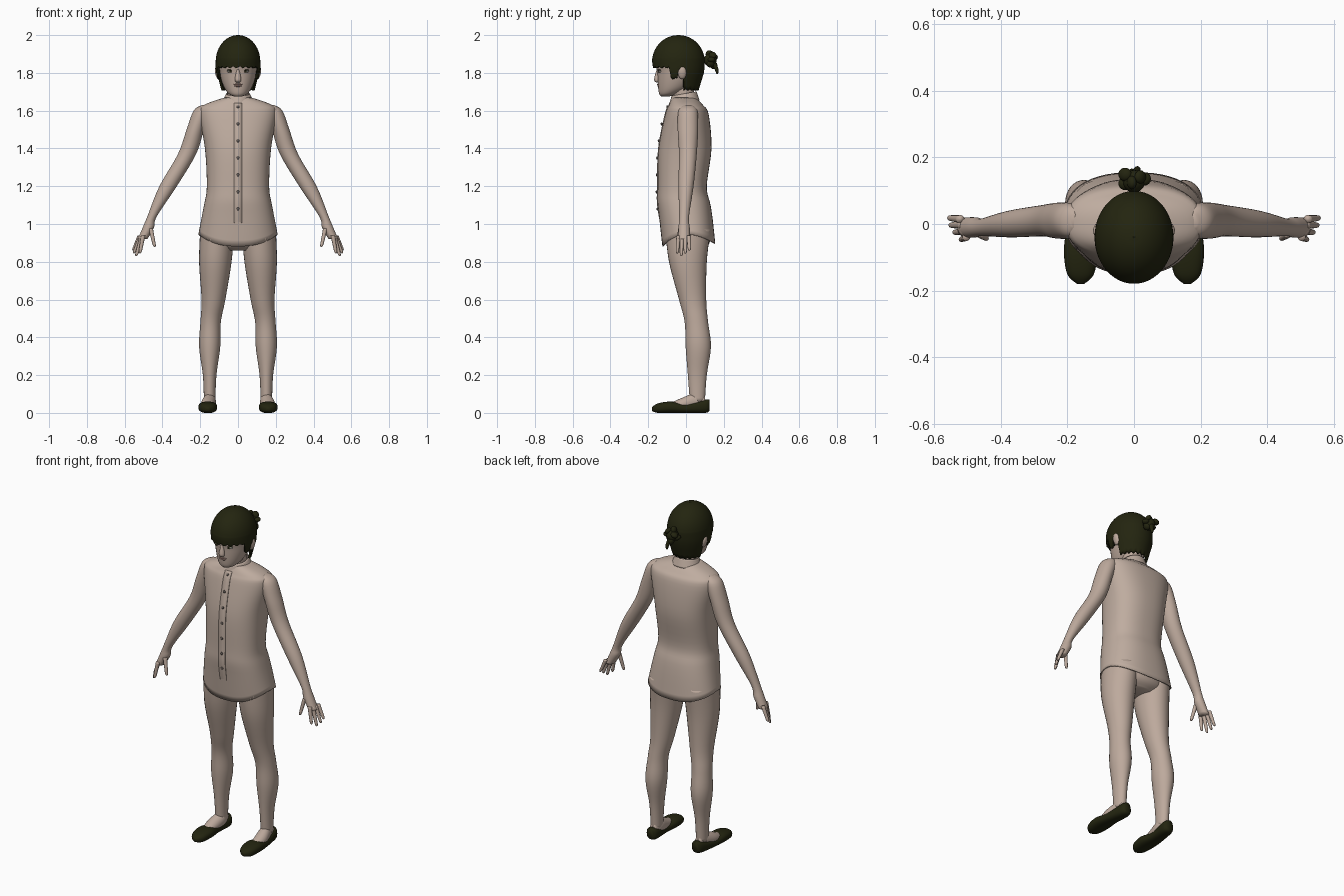
import bpy, bmesh, math
from mathutils import Matrix, Vector

default_cube = bpy.data.objects.get("Cube")
if default_cube:
    bpy.data.objects.remove(default_cube, do_unlink=True)


def make_material(name, red, green, blue):
    material = bpy.data.materials.new(name)
    material.use_nodes = True
    material.diffuse_color = (red, green, blue, 1)
    shader = next(node for node in material.node_tree.nodes if node.type == 'BSDF_PRINCIPLED')
    shader.inputs["Base Color"].default_value = (red, green, blue, 1)
    return material


SKIN = make_material("skin", .51, .4, .335)
SHIRT = make_material("shirt_cloth", .52, .415, .35)
DARK = make_material("dark_hair_and_shoes", .017, .018, .005)
BUTTON = make_material("button_grey", .12, .1, .09)
LIP = make_material("lip_pink", .4, .25, .21)
WHITE = make_material("eye_white", .55, .52, .48)


def finish(name, bm, material, mirror=False, thickness=0):
    """Turn the bmesh into a smooth object with its modifiers."""
    bmesh.ops.recalc_face_normals(bm, faces=bm.faces[:])
    mesh = bpy.data.meshes.new(name)
    bm.to_mesh(mesh)
    bm.free()
    for polygon in mesh.polygons:
        polygon.use_smooth = True
    mesh.materials.append(material)
    part = bpy.data.objects.new(name, mesh)
    bpy.context.collection.objects.link(part)
    if thickness:
        part.modifiers.new("thickness", 'SOLIDIFY').thickness = thickness
    if mirror:
        part.modifiers.new("mirror", 'MIRROR').use_mirror_merge = False


def smooth_rows(rows, steps=5):
    """Catmull-Rom interpolation of the ring measurements."""
    last = len(rows) - 1
    for i in range(last):
        before, start, end, after = (rows[max(0, min(last, i + k))] for k in (-1, 0, 1, 2))
        for j in range(steps):
            t = j / steps
            yield [b + t / 2 * (c - a + t * (2 * a - 5 * b + 4 * c - d + t * (3 * b - a - 3 * c + d)))
                   for a, b, c, d in zip(before, start, end, after)]
    yield rows[last]


def loft(name, rows, material, along_y=False, sides=32, power=2, warp=None,
         capped=True, mirror=False, thickness=0):
    """Skin over rings of position, centre, half width and half depth."""
    bm = bmesh.new()
    rings = []
    # Rings of four values are centred on the model's middle plane
    rows = [row if len(row) > 4 else (row[0], 0, *row[1:]) for row in rows]
    for position, u, v, width, depth in smooth_rows(rows):
        ring = []
        for i in range(sides):
            turn = math.tau * i / sides
            c, s = math.cos(turn), math.sin(turn)
            p = u + width * math.copysign(abs(c) ** (2 / power), c)
            q = v + depth * math.copysign(abs(s) ** (2 / power), s)
            point = Vector((p, position, q) if along_y else (p, q, position))
            ring.append(bm.verts.new(warp(point) if warp else point))
        rings.append(ring)
    for lower, upper in zip(rings, rings[1:]):
        for i in range(sides):
            bm.faces.new((lower[i - 1], lower[i], upper[i], upper[i - 1]))
    if capped:
        bm.faces.new(rings[0])
        bm.faces.new(rings[-1])
    finish(name, bm, material, mirror, thickness)


def ball(name, centre, radii, material, mirror=False, tilt=0):
    bm = bmesh.new()
    matrix = Matrix.Translation(centre) @ Matrix.Rotation(tilt, 4, 'Y') @ Matrix.Diagonal((*radii, 1))
    bmesh.ops.create_uvsphere(bm, u_segments=20, v_segments=12, radius=1, matrix=matrix)
    finish(name, bm, material, mirror)


# Shirt body with a curved hem, low at the front and back
torso = [(.95, .015, .21, .14), (1.1, -.01, .18, .14), (1.2, -.02, .165, .13), (1.4, -.005, .175, .14),
         (1.58, .005, .205, .115), (1.63, 0, .18, .09), (1.67, -.01, .07, .06)]


def curve_hem(point):
    if point.z < 1.05:
        reach = point.y / .14
        edge = .945 - (.08 if reach < 0 else .04) * reach * reach
        point.z = 1.05 - (1.05 - point.z) * (1.05 - edge) * 10
    return point


loft("shirt", torso, SHIRT, sides=56, power=2.4, warp=curve_hem, capped=False, thickness=.006)

# Button placket and buttons follow the chest
chest = [(z, y - depth) for z, y, width, depth in smooth_rows(torso)]


def chest_front(height):
    return min(chest, key=lambda sample: abs(sample[0] - height))[1]


bm = bmesh.new()
strip = [[bm.verts.new((x, y - .003, z)) for x in (-.022, .022)] for z, y in chest if z < 1.64]
for low, high in zip(strip, strip[1:]):
    bm.faces.new((*low, *reversed(high)))
finish("placket", bm, SHIRT, thickness=.004)
for i in range(7):
    height = 1.08 + i * .09
    ball("button", (0, chest_front(height) - .005, height), (.008, .005, .008), BUTTON)


# Folded collar, raised at the back and pointed at the front
def shape_collar(point):
    if point.z < 1.66 and point.y < -.05:
        point.z -= .02 * max(0, 1 - abs(abs(point.x) - .045) / .04)
    point.z += .18 * (point.y + .01)
    return point


loft("collar", [(1.64, -.01, .088, .082), (1.69, -.01, .063, .066)], SHIRT, sides=48,
     warp=shape_collar, capped=False, thickness=.005)

# Neck and head
loft("neck", [(1.6, 0, .06, .065), (1.67, -.01, .056, .06), (1.76, -.03, .056, .06)], SKIN)
loft("head", [(1.675, -.11, .02, .02), (1.69, -.09, .05, .052), (1.73, -.06, .077, .088),
              (1.8, -.04, .098, .112), (1.88, -.04, .1, .118), (1.97, -.04, .03, .04)], SKIN)
loft("nose", [(1.75, -.15, .01, .008), (1.765, -.153, .017, .016), (1.82, -.145, .007, .01)], SKIN)
ball("upper_lip", (0, -.144, 1.739), (.024, .009, .005), LIP)
ball("lower_lip", (0, -.143, 1.731), (.02, .009, .006), LIP)
ball("eyes", (.04, -.135, 1.808), (.018, .012, .007), WHITE, mirror=True)
ball("irises", (.04, -.144, 1.808), (.007, .005, .007), DARK, mirror=True)
ball("eyelashes", (.04, -.137, 1.815), (.02, .012, .003), DARK, mirror=True)
ball("ears", (.108, -.02, 1.8), (.013, .022, .034), SKIN, mirror=True, tilt=.2)


# Bobbed hair with fringe, side locks, ear gaps and a longer nape
def cut_hair(point):
    if point.z < 1.86:
        turn = math.atan2(point.x, -point.y - .04)
        facing = math.cos(turn)
        if facing > .4:
            edge = 1.83
        elif facing > 0:
            edge = 1.77
        elif facing > -.25:
            edge = 1.82
        else:
            edge = 1.71
        edge += .005 * math.sin(turn * 23)
        point.z = 1.86 - (1.86 - point.z) * (1.86 - edge) * 10
        taper = 1 - 2.2 * max(0, 1.81 - point.z)
        point.x *= taper
        point.y = (point.y + .03) * taper - .03
    return point


dome = [(1.76, -.04, .118, .135)]
for i in range(9):
    rise = math.pi / 2 * i / 8.1
    dome.append((1.86 + .14 * math.sin(rise), -.04, .118 * math.cos(rise), .139 * math.cos(rise)))
loft("hair", dome, DARK, sides=96, warp=cut_hair, capped=False, thickness=.012)
ball("hair_crown", (0, -.04, 1.99), (.03, .03, .01), DARK)

# Knotted bun with a loose strand
ball("bun_core", (0, .128, 1.868), (.033, .034, .035), DARK)
for i in range(7):
    turn = math.tau * i / 7
    ball("bun_curl", (.03 * math.cos(turn), .135 + .014 * math.sin(3 * turn), 1.87 + .03 * math.sin(turn)),
         (.021, .02, .014), DARK, tilt=turn)
loft("loose_strand", [(1.795, .01, .165, .004, .004), (1.815, .01, .163, .01, .01),
                      (1.86, 0, .145, .014, .013)], DARK, sides=12)

# Arms and palms
loft("arms", [(1.63, .18, .01, .01, .02), (1.6, .19, .01, .045, .05), (1.5, .226, .01, .046, .054),
              (1.37, .27, .01, .048, .047), (1.2, .37, 0, .046, .04), (1.04, .455, -.01, .025, .026),
              (.98, .475, -.01, .03, .03), (.92, .505, -.01, .025, .03)], SKIN, mirror=True)


# Fingers fan out from the palm, and the thumb sits in front
def finger(name, knuckle, tip):
    rows = []
    for blend, radius in ((0, .003), (.1, .008), (.5, .01), (1, .012)):
        x, y, z = Vector(tip).lerp(Vector(knuckle), blend)
        rows.append((z, x, y, radius, radius))
    loft(name, rows, SKIN, sides=12, mirror=True)


for i, name in enumerate(("little", "ring", "middle", "index")):
    y = .015 - .018 * i
    finger(name + "_fingers", (.52 - .006 * i, y, .94),
           (.555 - .004 * i * i, y * 1.2, .83 + .015 * abs(i - 2)))
finger("thumbs", (.462, -.03, .975), (.441, -.044, .878))

# Pelvis and legs
loft("pelvis", [(.86, .015, .09, .07), (.9, .015, .17, .11), (1, .01, .19, .12)], SKIN)
loft("legs", [(.06, .15, .06, .03, .04), (.2, .15, .06, .036, .05), (.35, .15, .065, .056, .067),
              (.48, .145, .055, .054, .062), (.6, .13, .035, .063, .072), (.8, .12, .01, .086, .1),
              (.97, .11, .01, .09, .12)], SKIN, mirror=True)

# Feet and flat slip-on shoes
loft("feet", [(-.11, .16, .03, .02, .01), (-.02, .16, .045, .036, .035), (.05, .15, .06, .033, .045),
              (.1, .15, .06, .02, .03)], SKIN, along_y=True, mirror=True)
loft("shoes", [(-.18, .16, .02, .01, .01), (-.15, .16, .025, .04, .025), (-.08, .16, .03, .05, .03),
               (0, .16, .025, .04, .025), (.1, .15, .035, .035, .035), (.125, .15, .04, .02, .03)],
     DARK, along_y=True, power=2.5, mirror=True)
